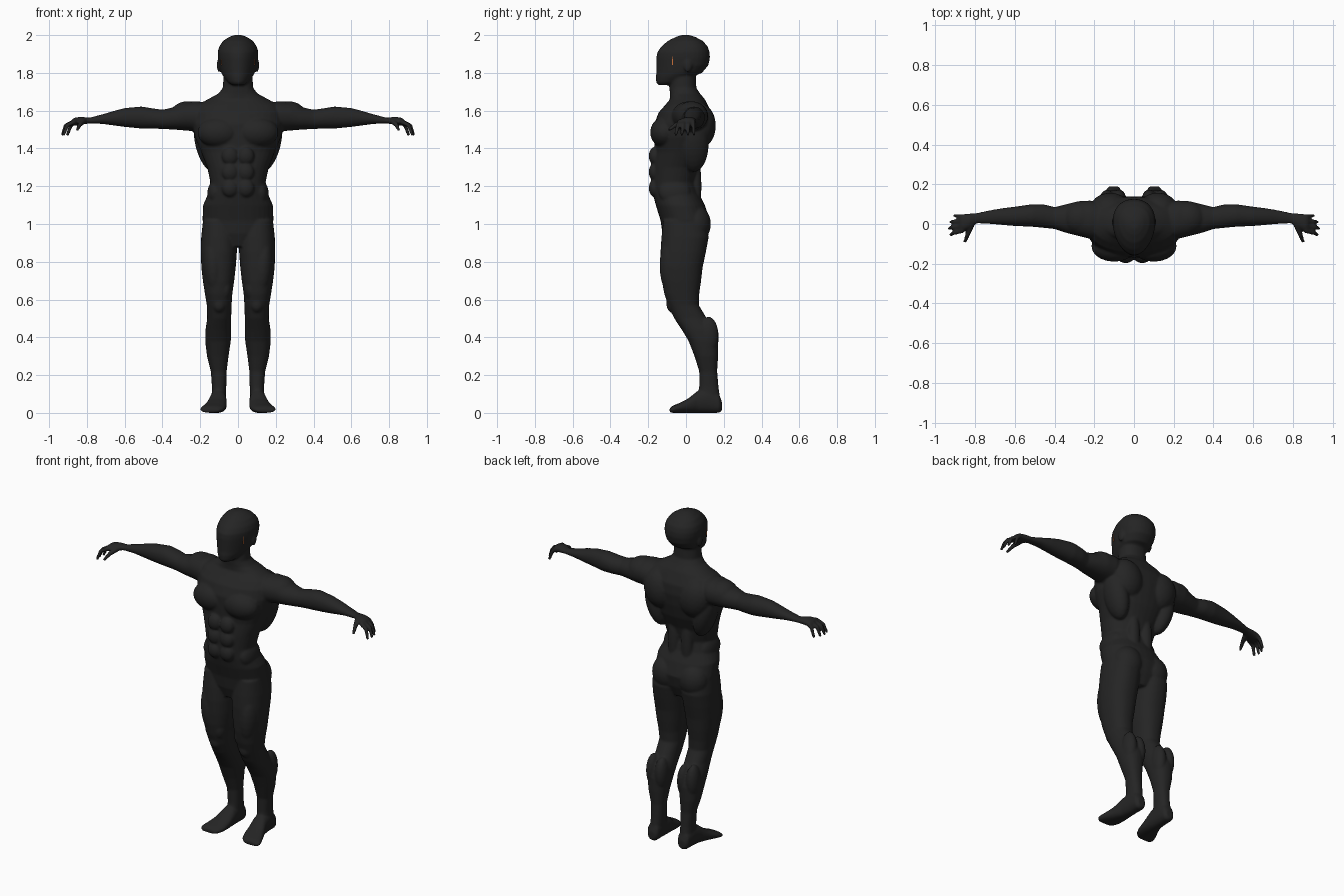
import bpy, bmesh, math
from mathutils import Matrix, Vector


def material(name, rgb):
    m = bpy.data.materials.new(name)
    m.diffuse_color = (*rgb, 1)
    return m


charcoal = material("charcoal", (0.018, 0.018, 0.018))
orange = material("orange", (0.6, 0.16, 0.04))
bm = bmesh.new()
SEG = 32


def loft(axis, rings, s=1, n=2.3, taper=0.0):
    """Closed tube through rings of (position, a0, a1, b0, b1) bounds."""
    loops = []
    for t, a0, a1, b0, b1 in rings:
        loop = []
        for i in range(SEG):
            c, d = math.cos(math.tau * i / SEG), math.sin(math.tau * i / SEG)
            u = math.copysign(abs(c) ** (2 / n), c)
            v = math.copysign(abs(d) ** (2 / n), d)
            a = (a0 + a1) / 2 + u * (a1 - a0) / 2 * (1 + taper * v)
            b = (b0 + b1) / 2 + v * (b1 - b0) / 2
            x, y, z = {"z": (a, b, t), "x": (t, a, b), "y": (a, t, b)}[axis]
            loop.append(bm.verts.new((x * s, y, z)))
        loops.append(loop)
    for p, q in zip(loops, loops[1:]):
        for i in range(SEG):
            j = (i + 1) % SEG
            bm.faces.new((p[i], p[j], q[j], q[i]))
    bm.faces.new(loops[0][::-1])
    bm.faces.new(loops[-1])


def blob(pos, radii, s=1, tilt=0.0):
    """Ellipsoid muscle, tilted in the front plane."""
    mat = (Matrix.Translation((pos[0] * s, pos[1], pos[2]))
           @ Matrix.Rotation(math.radians(tilt) * s, 4, "Y")
           @ Matrix.Diagonal((*radii, 1)))
    bmesh.ops.create_icosphere(bm, subdivisions=3, radius=1, matrix=mat)


def digit(points, r0, r1, s):
    """Tapered finger through a few joints."""
    pts = [Vector((x * s, y, z)) for x, y, z in points]
    rad = [r0 + (r1 - r0) * i / (len(pts) - 1) for i in range(len(pts))]
    for p, r in zip(pts, rad):
        bmesh.ops.create_icosphere(bm, subdivisions=2, radius=r, matrix=Matrix.Translation(p))
    for p, q, ra, rb in zip(pts, pts[1:], rad, rad[1:]):
        d = q - p
        mat = Matrix.Translation((p + q) / 2) @ d.to_track_quat("Z", "Y").to_matrix().to_4x4()
        bmesh.ops.create_cone(bm, cap_ends=True, segments=12, radius1=ra, radius2=rb,
                              depth=d.length, matrix=mat)


# torso and neck: height, half width, front, back
torso = [(0.88, .07, -.10, .08), (0.95, .17, -.125, .11), (1.02, .188, -.135, .125),
         (1.10, .185, -.16, .10), (1.16, .158, -.175, .07), (1.22, .146, -.18, .055),
         (1.30, .163, -.178, .075), (1.38, .195, -.165, .11), (1.46, .228, -.168, .13),
         (1.53, .24, -.168, .14), (1.59, .235, -.145, .135), (1.63, .215, -.11, .115),
         (1.66, .16, -.085, .10), (1.69, .105, -.085, .075), (1.72, .08, -.088, .055),
         (1.82, .075, -.085, .05)]
loft("z", [(z, -w, w, f, b) for z, w, f, b in torso], n=2.2)

# head: height, half width, front, back
head = [(1.735, .03, -.145, -.08), (1.75, .052, -.158, -.04), (1.78, .075, -.16, .03),
        (1.80, .088, -.157, .085), (1.84, .099, -.157, .118), (1.88, .105, -.157, .127),
        (1.91, .106, -.152, .125), (1.94, .098, -.13, .115), (1.97, .077, -.095, .088),
        (1.99, .047, -.055, .05), (2.0, .02, -.025, .02)]
loft("z", [(z, -w, w, f, b) for z, w, f, b in head], n=2.1, taper=0.17)

# leg: height, inner, outer, front, back
leg = [(1.02, .02, .185, -.12, .10), (0.93, .004, .195, -.13, .12), (0.85, .006, .197, -.135, .105),
       (0.77, .012, .194, -.133, .088), (0.70, .02, .186, -.128, .08), (0.63, .03, .175, -.115, .07),
       (0.57, .034, .165, -.095, .068), (0.50, .036, .163, -.062, .11), (0.44, .036, .172, -.022, .152),
       (0.38, .038, .174, .014, .17), (0.30, .05, .164, .045, .17), (0.22, .06, .144, .07, .165),
       (0.14, .062, .138, .07, .172), (0.04, .065, .14, .06, .185)]

# foot: depth, inner, outer, bottom, top
foot = [(.19, .08, .125, .012, .06), (.175, .066, .14, 0, .10), (.12, .062, .145, 0, .13),
        (.06, .06, .152, 0, .115), (.01, .06, .17, 0, .075), (-.04, .065, .192, 0, .05),
        (-.07, .078, .202, 0, .038), (-.087, .10, .19, .002, .024)]

# arm and palm: distance out, front, back, bottom, top
arm = [(.14, -.07, .10, 1.50, 1.64), (.22, -.075, .118, 1.49, 1.65), (.28, -.06, .115, 1.495, 1.645),
       (.34, -.045, .10, 1.50, 1.618), (.40, -.025, .085, 1.503, 1.605), (.45, -.02, .098, 1.505, 1.612),
       (.51, -.014, .10, 1.505, 1.622), (.60, -.01, .087, 1.514, 1.614), (.66, -.005, .08, 1.522, 1.598),
       (.72, 0, .07, 1.53, 1.58), (.79, .003, .056, 1.532, 1.562), (.83, -.022, .052, 1.525, 1.568),
       (.865, -.04, .05, 1.52, 1.563), (.88, -.038, .046, 1.522, 1.553)]

muscles = [
    ((.10, -.112, 1.485), (.115, .078, .082), 0),       # chest
    ((.12, .075, 1.52), (.10, .083, .12), 15),          # shoulder blade
    ((.165, .04, 1.42), (.06, .08, .15), 15),           # side of back
    ((.045, .05, 1.20), (.036, .032, .17), 0),          # lower back
    ((.12, -.06, 1.17), (.042, .085, .07), -10),        # waist
    ((.09, .05, 1.00), (.09, .082, .10), 0),            # buttock
    ((.27, .03, 1.575), (.09, .085, .075), 0),          # shoulder cap
    ((.13, -.07, .78), (.055, .07, .16), 4),            # front thigh
    ((.068, -.06, .66), (.036, .055, .07), 0),          # inner thigh
    ((.10, -.07, .575), (.036, .034, .045), 0),         # kneecap
    ((.076, .12, .40), (.038, .054, .10), 0),           # inner calf
    ((.136, .12, .41), (.038, .052, .10), 0),           # outer calf
    ((.102, .01, 1.84), (.010, .022, .035), 0),         # ear
    ((.045, -.03, 1.70), (.022, .05, .06), 0),          # neck muscle
]

for s in (1, -1):
    loft("z", leg, s)
    loft("y", foot, s)
    loft("x", arm, s, n=2.1)
    for pos, radii, tilt in muscles:
        blob(pos, radii, s, tilt)
    # stomach rows
    for z in (1.36, 1.275, 1.19):
        blob((.042, -.165, z), (.044, .032, .048), s)
    # fingers, from little finger to index
    for k, reach in enumerate((.91, .93, .937, .93)):
        y0, y1 = .038 - .024 * k, .042 - .032 * k
        digit([(.865, y0, 1.542), (reach - .025, (y0 + y1) / 2, 1.522),
               (reach - .008, y1, 1.475)], .013, .009, s)
    # thumb
    digit([(.82, -.008, 1.543), (.838, -.055, 1.525), (.85, -.088, 1.50)], .016, .009, s)

# fuse everything into one smooth skin
bmesh.ops.recalc_face_normals(bm, faces=bm.faces)
mesh = bpy.data.meshes.new("body")
bm.to_mesh(mesh)
bm.free()
mesh.materials.append(charcoal)
body = bpy.data.objects.new("body", mesh)
bpy.context.collection.objects.link(body)
skin = body.modifiers.new("fuse", "REMESH")
skin.mode = "VOXEL"
skin.voxel_size = 0.0065
skin.use_smooth_shade = True
soft = body.modifiers.new("soften", "SMOOTH")
soft.factor = 0.5
soft.iterations = 5

# thin coloured slivers at the temples
for s, side in ((1, "right"), (-1, "left")):
    bpy.ops.mesh.primitive_cube_add(size=1, location=(s * .086, -.072, 1.865))
    plate = bpy.context.object
    plate.name = side + "_temple_sliver"
    plate.scale = (.009, .004, .045)
    plate.data.materials.append(orange)
